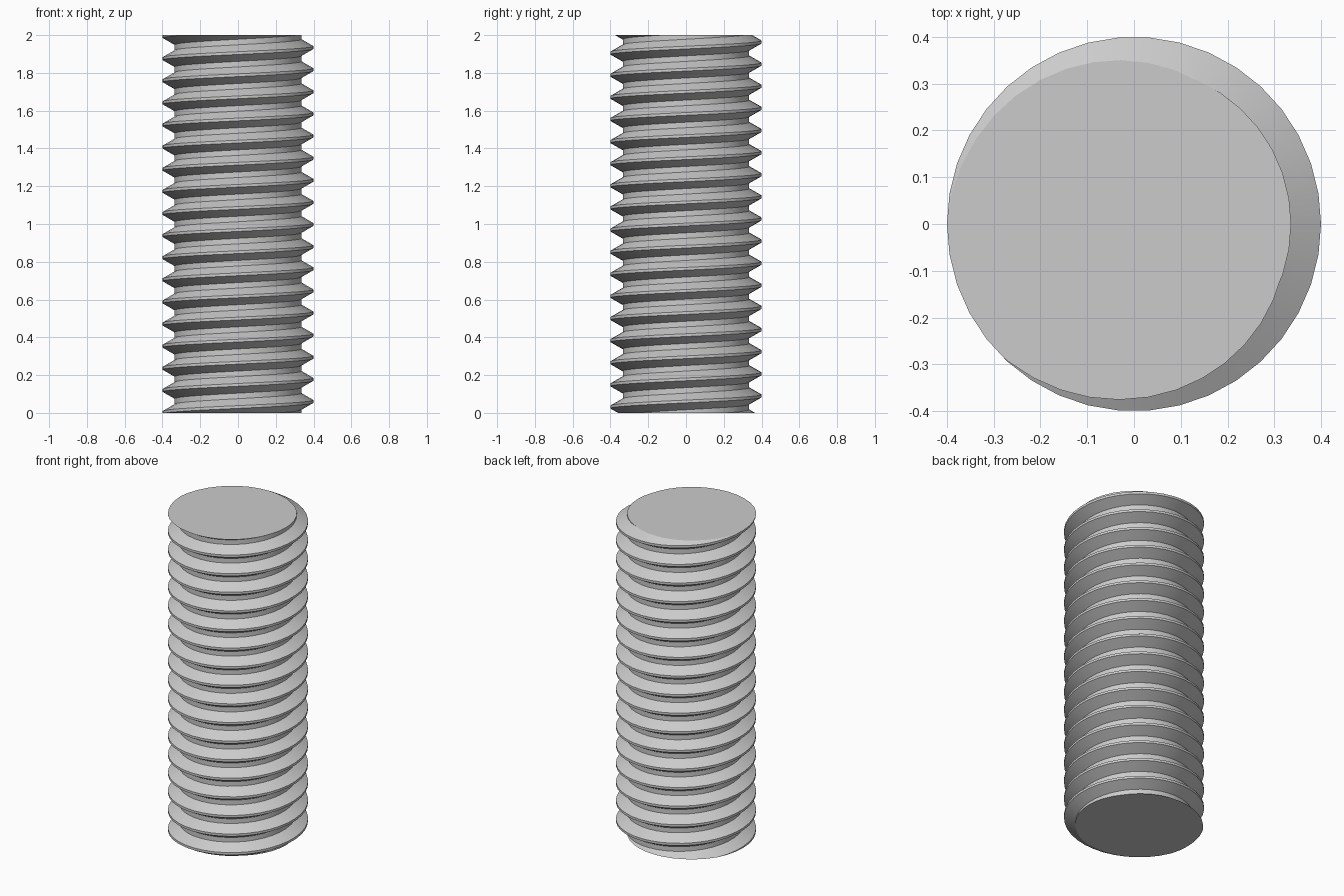
import bpy
import bmesh
import math

cube = bpy.data.objects.get("Cube")
if cube:
    bpy.data.objects.remove(cube, do_unlink=True)

HEIGHT = 2.0
CREST_RADIUS = 0.4
ROOT_RADIUS = 0.336
PITCH = 0.1171
SEGMENTS = 38
TURNS = 21

# Thread profile over one pitch: radius, fraction of the pitch
PROFILE = [
    (CREST_RADIUS, 0),
    (ROOT_RADIUS, 5 / 16),
    (ROOT_RADIUS, 9 / 16),
    (CREST_RADIUS, 7 / 8),
]


def make_material(name, color):
    mat = bpy.data.materials.new(name)
    mat.use_nodes = True
    mat.diffuse_color = color
    mat.node_tree.nodes["Principled BSDF"].inputs["Base Color"].default_value = color
    return mat


def cut_end(bm, z, direction):
    """Slice the thread flat at height z and close the opening."""
    bmesh.ops.bisect_plane(
        bm, geom=bm.verts[:] + bm.edges[:] + bm.faces[:], dist=1e-5,
        plane_co=(0, 0, z), plane_no=(0, 0, direction), clear_outer=True)
    rim = [e for e in bm.edges
           if e.is_boundary and all(abs(v.co.z - z) < 1e-4 for v in e.verts)]
    bmesh.ops.holes_fill(bm, edges=rim, sides=0)


# Helical thread surface, overlong at both ends
bm = bmesh.new()
columns = []
for s in range(SEGMENTS):
    turn = s / SEGMENTS
    angle = math.pi + turn * math.tau
    column = []
    for n in range(TURNS):
        for radius, fraction in PROFILE:
            z = HEIGHT + PITCH * (turn + fraction + n + 2 - TURNS)
            column.append(bm.verts.new(
                (radius * math.cos(angle), radius * math.sin(angle), z)))
    columns.append(column)

# The last column joins the first one a full pitch higher
columns.append(columns[0][len(PROFILE):])
for left, right in zip(columns, columns[1:]):
    for i in range(min(len(left), len(right)) - 1):
        bm.faces.new((left[i], right[i], right[i + 1], left[i + 1]))

# Flat ends
cut_end(bm, HEIGHT, 1)
cut_end(bm, 0, -1)
bmesh.ops.recalc_face_normals(bm, faces=bm.faces[:])

mesh = bpy.data.meshes.new("threaded_rod")
bm.to_mesh(mesh)
bm.free()
mesh.materials.append(make_material("light grey metal", (0.6, 0.6, 0.6, 1)))

rod = bpy.data.objects.new("threaded_rod", mesh)
bpy.context.collection.objects.link(rod)
bpy.ops.object.select_all(action="DESELECT")
rod.select_set(True)
bpy.context.view_layer.objects.active = rod
bpy.ops.object.shade_smooth_by_angle(angle=math.radians(25))
